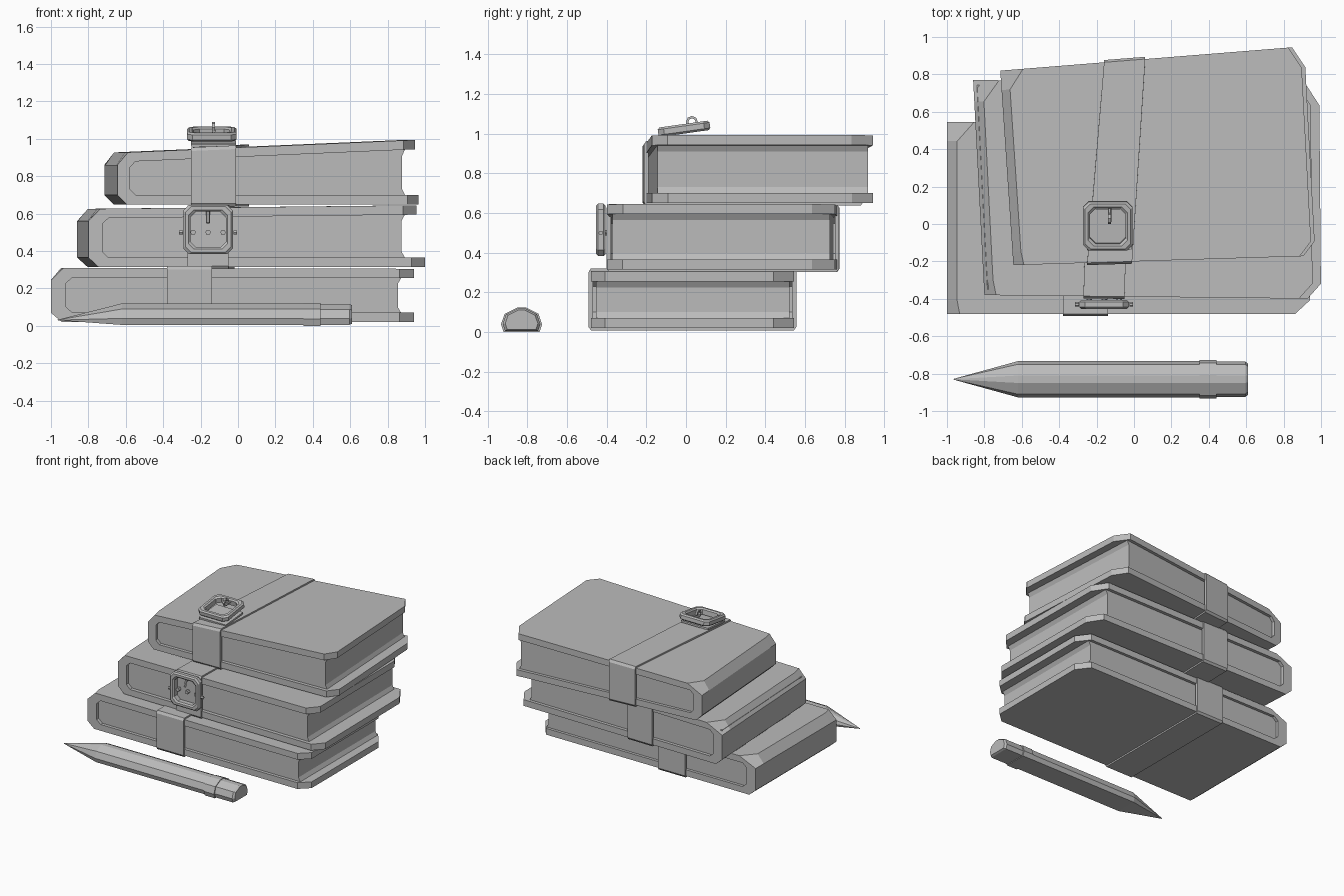
import bpy
import bmesh
from math import radians, pi, cos, sin
from mathutils import Vector, Matrix

cube = bpy.data.objects.get("Cube")
if cube:
    bpy.data.objects.remove(cube)

grey = bpy.data.materials.new("plain_grey")
grey.use_nodes = True
grey.diffuse_color = (0.5, 0.5, 0.5, 1)
grey.node_tree.nodes["Principled BSDF"].inputs["Base Color"].default_value = (0.5, 0.5, 0.5, 1)


def loft(name, rings, closed=False, matrix=None):
    """Skin equal-sized rings of points; cap the ends unless closed into a loop."""
    bm = bmesh.new()
    vs = [[bm.verts.new(p) for p in ring] for ring in rings]
    n = len(rings[0])
    pairs = list(zip(vs, vs[1:])) + ([(vs[-1], vs[0])] if closed else [])
    for a, b in pairs:
        for i in range(n):
            j = (i + 1) % n
            bm.faces.new((a[i], a[j], b[j], b[i]))
    if not closed:
        bm.faces.new(vs[0][::-1])
        bm.faces.new(vs[-1])
    bmesh.ops.recalc_face_normals(bm, faces=bm.faces)
    mesh = bpy.data.meshes.new(name)
    bm.to_mesh(mesh)
    bm.free()
    mesh.materials.append(grey)
    obj = bpy.data.objects.new(name, mesh)
    bpy.context.collection.objects.link(obj)
    if matrix:
        obj.matrix_world = matrix
    return obj


class Book:
    """A book over a plan quad, with a bottom height and a sloping top."""

    def __init__(self, name, corners, bottom, top_spine, top_edge, short=0.0):
        self.c = [Vector(p) for p in corners]
        self.z = (bottom, top_spine, top_edge)
        lo, hi = 0.05, 0.05            # board thicknesses

        def cover_ring(v, cut, spine):
            e, t = 1 - cut, 1 - cut - short
            # (fraction across, fraction of height, height offset)
            prof = [(t, 1, 0), (spine, 1, 0), (0, 1, -0.065), (0, 0, 0.05), (0.03, 0, 0),
                    (e, 0, 0), (e, 0, lo), (0.06, 0, lo), (0.042, 0, lo + 0.03),
                    (0.042, 1, -hi - 0.03), (0.06, 1, -hi), (t, 1, -hi)]
            return [self.at(u, v, h, d) for u, h, d in prof]

        # C-shaped cover with clipped corners
        loft(name + "_cover", [cover_ring(0, 0.04, 0.035), cover_ring(0.07, 0, 0.028),
                               cover_ring(0.9, 0, 0.028), cover_ring(1, 0.04, 0.075)])

        # page block with a hollow fore-edge
        prof = [(0.035, 0, lo - 0.01), (0.968, 0, lo - 0.01), (0.956, 0, lo + 0.03),
                (0.956, 1, -hi - 0.03), (0.968, 1, 0.01 - hi), (0.035, 1, 0.01 - hi)]
        loft(name + "_pages", [[self.at(u - short, v, h, d) for u, h, d in prof]
                               for v in (0.025, 0.978)])

    def at(self, u, v, h, dz=0.0):
        fl, fr, br, bl = self.c
        p = fl.lerp(fr, u).lerp(bl.lerp(br, u), v)
        bottom, a, b = self.z
        top = a + (b - a) * u
        return Vector((p.x, p.y, bottom + (top - bottom) * h + dz))

    def strap(self, name, front_x, back_x, t=0.012):
        """Flat band wrapped round the book from front to back."""
        def u_at(x, v):
            l, r = self.at(0, v, 0).x, self.at(1, v, 0).x
            return (x - l) / (r - l)
        rings = []
        for v, h, oy, oz in ((0, 0, -1, 0.4), (0, 1, -1, -0.6), (0, 1, 0, 1), (1, 1, 0, 1),
                             (1, 1, 1, -0.6), (1, 0, 1, 0.4), (1, 0, 0, -1), (0, 0, 0, -1)):
            xs = back_x if v else front_x
            l, r = (self.at(u_at(x, v), v, h) for x in xs)
            out = Vector((0, oy * t, oz * t))
            inn = Vector((0, (0.01 if v == 0 else -0.01), (0.01 if h == 0 else -0.01)))
            rings.append([l + out, r + out, r + inn, l + inn])
        loft(name, rings, closed=True)


def rounded_square(s, c, z):
    k = s - c
    return [Vector((x, y, z)) for x, y in ((k, -s), (s, -k), (s, k), (k, s),
                                           (-k, s), (-s, k), (-s, -k), (-k, -s))]


def buckle(name, matrix):
    """Bevelled square frame."""
    sections = [(0.122, -0.024), (0.132, -0.014), (0.132, 0.014), (0.122, 0.024),
                (0.105, 0.024), (0.095, 0.014), (0.095, -0.024)]
    loft(name, [rounded_square(s, 0.03, z) for s, z in sections], True, matrix)


def rod(name, a, b, r, n=6):
    a, b = Vector(a), Vector(b)
    q = (b - a).to_track_quat('Z', 'Y')
    circle = [q @ Vector((r * cos(2 * pi * i / n), r * sin(2 * pi * i / n), 0)) for i in range(n)]
    loft(name, [[p + o for o in circle] for p in (a, b)])


def box(name, size, matrix):
    x, y, z = (s / 2 for s in size)
    loft(name, [[Vector(p) for p in ((-x, -y, k), (x, -y, k), (x, y, k), (-x, y, k))]
                for k in (-z, z)], False, matrix)


# Stack of books
low = Book("bottom_book", [(-1, -0.48), (0.94, -0.48), (0.94, 0.545), (-1, 0.545)],
           0.02, 0.31, 0.305)
mid = Book("middle_book", [(-0.8, -0.38), (1, -0.4), (0.99, 0.75), (-0.86, 0.77)],
           0.315, 0.625, 0.645, 0.025)
high = Book("top_book", [(-0.645, -0.22), (0.97, -0.17), (0.91, 0.95), (-0.715, 0.82)],
            0.65, 0.925, 0.995, 0.012)

# Straps
low.strap("bottom_strap", (-0.38, -0.14), (-0.38, -0.14))
mid.strap("middle_strap", (-0.27, -0.05), (-0.24, -0.02))
high.strap("top_strap", (-0.25, -0.01), (-0.16, 0.06))

# Middle buckle with studs and prong
buckle("middle_buckle", Matrix.Translation((-0.16, -0.43, 0.515)) @ Matrix.Rotation(radians(90), 4, 'X'))
for x in (-0.24, -0.16, -0.08):
    rod("strap_stud", (x, -0.40, 0.5), (x, -0.425, 0.5), 0.015)
for x in (-0.305, -0.015):
    rod("side_stud", (x - 0.01, -0.43, 0.5), (x + 0.01, -0.43, 0.5), 0.012)
rod("middle_prong", (-0.16, -0.42, 0.62), (-0.16, -0.445, 0.55), 0.01)

# Top buckle, tilted, with prong loop and strap fold beneath
tilt = Matrix.Translation((-0.14, -0.01, 1.025)) @ Matrix.Rotation(radians(8), 4, 'X')
buckle("top_buckle", tilt)
box("strap_fold", (0.24, 0.22, 0.014),
    Matrix.Translation((-0.13, -0.03, 0.975)) @ Matrix.Rotation(radians(5), 4, 'X'))
rod("top_prong", (-0.13, 0.1, 1.045), (-0.13, 0.01, 1.04), 0.01)
loop = []
for i in range(8):
    a = 2 * pi * i / 8
    d = Vector((0, cos(a), sin(a)))
    c = Vector((-0.13, 0.03, 1.06))
    loop.append([c + d * r + Vector((x, 0, 0)) for r, x in
                 ((0.018, -0.008), (0.03, -0.008), (0.03, 0.008), (0.018, 0.008))])
loft("prong_loop", loop, closed=True)

# Pencil: flat-bottomed faceted body, tapered tip, ferrule and eraser
section = [(-0.085, 0), (-0.097, 0.035), (-0.08, 0.085), (-0.02, 0.115),
           (0.02, 0.115), (0.08, 0.085), (0.097, 0.035), (0.085, 0)]


def pencil_ring(x, s=1.0, lift=0.0):
    return [Vector((x, -0.83 + y * s, 0.005 + lift + z * s)) for y, z in section]


loft("pencil_body", [pencil_ring(-0.965, 0.02, 0.025), pencil_ring(-0.62), pencil_ring(0.36)])
loft("pencil_ferrule", [pencil_ring(0.35, 1.07, -0.005), pencil_ring(0.44, 1.07, -0.005)])
loft("pencil_eraser", [pencil_ring(0.43, 0.98), pencil_ring(0.595, 0.98), pencil_ring(0.61, 0.85, 0.007)])
